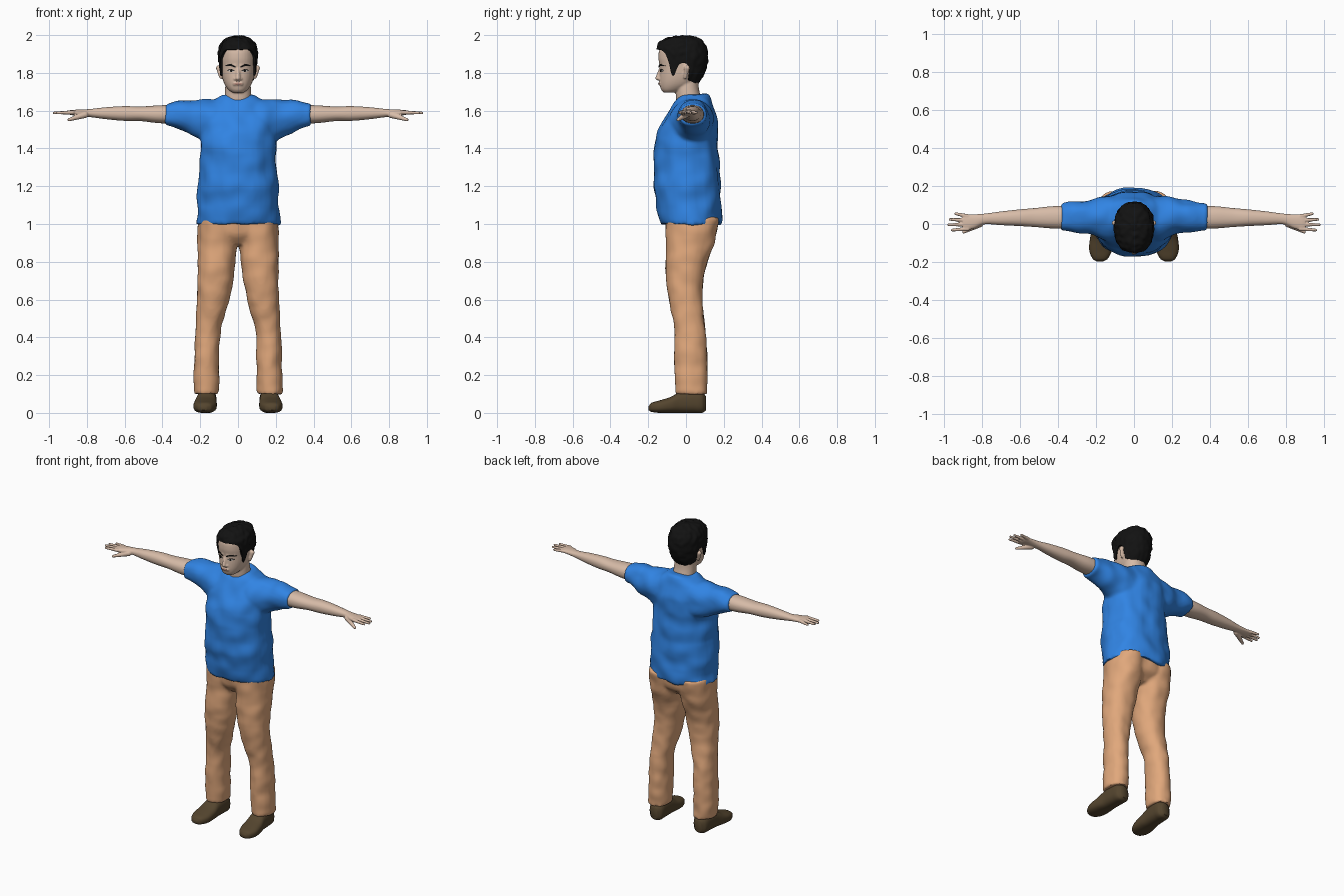
import bpy, bmesh, math
from mathutils import Vector, noise
from mathutils.bvhtree import BVHTree

if "Cube" in bpy.data.objects:
    bpy.data.objects.remove(bpy.data.objects["Cube"])


def material(name, r, g, b):
    m = bpy.data.materials.new(name)
    m.use_nodes = True
    m.diffuse_color = (r, g, b, 1)
    bsdf = m.node_tree.nodes["Principled BSDF"]
    bsdf.inputs["Base Color"].default_value = (r, g, b, 1)
    bsdf.inputs["Roughness"].default_value = 0.8
    return m


BLUE = material("shirt blue", 0.03, 0.23, 0.77)
TAN = material("trouser tan", 0.75, 0.39, 0.2)
SKIN = material("skin", 0.68, 0.5, 0.39)
HAIR = material("hair black", 0.006, 0.006, 0.006)
BROWN = material("shoe brown", 0.09, 0.06, 0.028)
WHITE = material("eye white", 0.6, 0.57, 0.54)
LIPS = material("lip pink", 0.45, 0.25, 0.2)


def blend(rows, p):
    """Smooth interpolation of rows keyed by their first value."""
    def slope(i, k):
        a, b = rows[max(i - 1, 0)], rows[min(i + 1, len(rows) - 1)]
        return (b[k] - a[k]) / (b[0] - a[0])
    i = 0
    while i < len(rows) - 2 and p > rows[i + 1][0]:
        i += 1
    a, b = rows[i], rows[i + 1]
    d = b[0] - a[0]
    t = min(max((p - a[0]) / d, 0), 1)
    s = t * t * (3 - 2 * t)
    return [a[k] + (b[k] - a[k]) * s
            + d * t * (1 - t) * ((1 - t) * slope(i, k) - t * slope(i + 1, k))
            for k in range(1, len(a))]


def outline(row, angle, power):
    """Point on a rounded section given as centre, radius, low, high."""
    uc, ur, lo, hi = row
    c, s = math.sin(angle), -math.cos(angle)
    e = 2 / power
    return (uc + ur * math.copysign(abs(c) ** e, c),
            (lo + hi) / 2 + (hi - lo) / 2 * math.copysign(abs(s) ** e, s))


def bridge(bm, rings, closed=True):
    for a, b in zip(rings, rings[1:]):
        for i in range(len(a) if closed else len(a) - 1):
            j = (i + 1) % len(a)
            bm.faces.new((a[i], a[j], b[j], b[i]))


def loft(bm, axis, rows, side=1, power=2.2, n=36, steps=6):
    """Skin a closed solid over sections along an axis."""
    rings = []
    spots = [a[0] + (b[0] - a[0]) * i / steps for a, b in zip(rows, rows[1:]) for i in range(steps)]
    for p in spots + [rows[-1][0]]:
        ring = []
        for i in range(n):
            u, v = outline(blend(rows, p), math.tau * i / n, power)
            x, y, z = {"x": (p, u, v), "y": (u, p, v), "z": (u, v, p)}[axis]
            ring.append(bm.verts.new((x * side, y, z)))
        rings.append(ring)
    bridge(bm, rings)
    bm.faces.new(rings[0])
    bm.faces.new(rings[-1])


def beads(bm, a, b, r0, r1, side=1, n=9):
    """Tapered round-ended rod made of overlapping balls."""
    for i in range(n):
        t = i / (n - 1)
        p = Vector(a).lerp(Vector(b), t)
        p.x *= side
        made = bmesh.ops.create_icosphere(bm, subdivisions=2, radius=r0 + (r1 - r0) * t)
        bmesh.ops.translate(bm, verts=made["verts"], vec=p)


def make(name, bm, mat, voxel=0, relax=0, ripple=0, scale=1, shell=0):
    bmesh.ops.recalc_face_normals(bm, faces=bm.faces)
    me = bpy.data.meshes.new(name)
    bm.to_mesh(me)
    bm.free()
    ob = bpy.data.objects.new(name, me)
    bpy.context.collection.objects.link(ob)
    bpy.ops.object.select_all(action="DESELECT")
    ob.select_set(True)
    bpy.context.view_layer.objects.active = ob
    if voxel:
        m = ob.modifiers.new("fuse", "REMESH")
        m.mode, m.voxel_size = "VOXEL", voxel
        bpy.ops.object.modifier_apply(modifier=m.name)
    if relax:
        m = ob.modifiers.new("relax", "SMOOTH")
        m.iterations = relax
        bpy.ops.object.modifier_apply(modifier=m.name)
    if ripple:
        moves = [v.normal * ripple * noise.noise(v.co * scale) for v in ob.data.vertices]
        for v, d in zip(ob.data.vertices, moves):
            v.co += d
    if shell:
        m = ob.modifiers.new("shell", "SOLIDIFY")
        m.thickness = shell
        bpy.ops.object.modifier_apply(modifier=m.name)
    ob.data.materials.clear()
    ob.data.materials.append(mat)
    bpy.ops.object.shade_smooth_by_angle(angle=math.radians(50))
    return ob


# Shirt: torso and sleeves fused together
bm = bmesh.new()
loft(bm, "z", [(1, 0, .222, -.137, .187), (1.1, 0, .213, -.155, .187), (1.2, 0, .214, -.17, .182),
               (1.3, 0, .202, -.165, .176), (1.42, 0, .2, -.167, .17), (1.52, 0, .2, -.135, .17),
               (1.6, 0, .18, -.085, .155), (1.65, 0, .14, -.058, .135), (1.685, 0, .088, -.035, .115)])
for side in (1, -1):
    loft(bm, "x", [(.04, .035, .115, 1.4, 1.665), (.14, .033, .117, 1.42, 1.66), (.24, .04, .09, 1.46, 1.655),
                   (.32, .038, .08, 1.5, 1.652), (.385, .035, .072, 1.522, 1.635)], side)
make("shirt", bm, BLUE, .01, 5, .012, 11)

# Trousers: hips and both legs
bm = bmesh.new()
loft(bm, "z", [(.89, 0, .12, -.06, .1), (.95, 0, .2, -.1, .155), (1.06, 0, .205, -.11, .17)])
for side in (1, -1):
    loft(bm, "z", [(.1, .168, .068, -.055, .112), (.3, .165, .067, -.062, .112), (.45, .157, .069, -.062, .101),
                   (.6, .132, .085, -.09, .087), (.75, .117, .097, -.106, .1), (.9, .11, .104, -.105, .15),
                   (1.03, .105, .105, -.11, .175)], side)
make("trousers", bm, TAN, .01, 4, .006, 14)

# Shoes and bare arms with hands
for side, label in ((1, "left"), (-1, "right")):
    bm = bmesh.new()
    loft(bm, "y", [(-.198, .18, .015, .014, .035), (-.185, .178, .038, .006, .052), (-.14, .176, .059, 0, .066),
                   (-.08, .172, .06, 0, .085), (-.03, .168, .054, 0, .112), (.04, .165, .052, 0, .12),
                   (.085, .163, .046, 0, .11), (.105, .163, .025, .012, .09)], side, 2.6)
    make(label + "_shoe", bm, BROWN)

    bm = bmesh.new()
    loft(bm, "x", [(.3, .035, .06, 1.53, 1.632), (.42, .035, .059, 1.534, 1.628), (.52, .034, .05, 1.545, 1.622),
                   (.6, .033, .044, 1.546, 1.624), (.7, .03, .036, 1.555, 1.618), (.79, .026, .028, 1.567, 1.608),
                   (.84, .014, .037, 1.572, 1.606), (.885, .008, .042, 1.577, 1.603), (.9, .008, .036, 1.582, 1.6)],
         side)
    for y, tip_y, reach in ((.041, .054, .945), (.02, .024, .975), (-.003, -.004, .982), (-.026, -.032, .965)):
        beads(bm, (.875, y, 1.591), (reach - .008, tip_y, 1.588), .0115, .008, side, 14)
    beads(bm, (.81, 0, 1.578), (.895, -.042, 1.552), .018, .009, side, 14)
    make(label + "_arm", bm, SKIN, .004, 2)

# Head, neck, nose, brow ridge and ears
bm = bmesh.new()
loft(bm, "z", [(1.6, 0, .078, -.045, .09), (1.66, 0, .071, -.052, .08), (1.72, 0, .068, -.055, .068),
               (1.78, 0, .065, -.05, .065)])
loft(bm, "z", [(1.695, 0, .03, -.118, -.05), (1.71, 0, .05, -.131, -.01), (1.74, 0, .071, -.139, .05),
               (1.78, 0, .085, -.14, .085), (1.83, 0, .092, -.139, .1), (1.88, 0, .094, -.146, .105),
               (1.93, 0, .087, -.138, .095), (1.97, 0, .06, -.1, .07), (1.988, 0, .025, -.05, .02)])
beads(bm, (0, -.135, 1.82), (0, -.15, 1.772), .009, .013)
beads(bm, (-.018, -.137, 1.742), (.018, -.137, 1.742), .009, .009)
for side in (1, -1):
    beads(bm, (.012, -.139, 1.768), (.015, -.139, 1.768), .009, .009, side, 2)
    beads(bm, (.015, -.134, 1.838), (.055, -.114, 1.842), .01, .008, side)
    beads(bm, (.091, -.004, 1.776), (.102, .006, 1.826), .009, .015, side)
head = make("head", bm, SKIN, .005, 3)

# Short hair: a shell whose lower edge follows the hairline
HAIRLINE = [(0, 1.925), (40, 1.918), (56, 1.88), (66, 1.8), (74, 1.785), (82, 1.84),
            (100, 1.845), (112, 1.765), (180, 1.745)]
CAP = [(1.74, 0, .08, -.14, .064), (1.79, 0, .094, -.146, .096), (1.84, 0, .101, -.15, .112),
       (1.89, 0, .105, -.154, .117), (1.94, 0, .097, -.151, .108), (1.98, 0, .066, -.115, .08),
       (1.997, 0, .018, -.035, .02)]
bm = bmesh.new()
rings = []
for k in range(25):
    ring = []
    for i in range(96):
        a = math.tau * i / 96
        low = blend(HAIRLINE, math.degrees(min(a, math.tau - a)))[0]
        z = low + (CAP[-1][0] - low) * math.sin(math.pi / 2 * k / 24)
        x, y = outline(blend(CAP, z), a, 2.2)
        ring.append(bm.verts.new((x, y, z)))
    rings.append(ring)
bridge(bm, rings)
bm.faces.new(rings[-1])
make("hair", bm, HAIR, ripple=.008, scale=38, shell=.012)

# Facial details: thin plates draped on the face
bm = bmesh.new()
bm.from_mesh(head.data)
face = BVHTree.FromBMesh(bm)
bm.free()


def plate(name, mat, rows, lift, side=1):
    """Rows are x, z and half height."""
    bm = bmesh.new()
    strips = []
    for i in range(17):
        x = rows[0][0] + (rows[-1][0] - rows[0][0]) * i / 16
        z, h = blend(rows, x)
        strip = []
        for j in range(-3, 4):
            q = Vector((x * side, -1, z + max(h, .0003) * j / 3))
            hit = face.ray_cast(q, Vector((0, 1, 0)))[0]
            strip.append(bm.verts.new((q.x, hit.y - lift, q.z)))
        strips.append(strip)
    bridge(bm, strips, closed=False)
    make(name, bm, mat, shell=.002)


for side, label in ((1, "left"), (-1, "right")):
    plate(label + "_eye", WHITE, [(.02, 1.808, 0), (.037, 1.811, .007), (.056, 1.811, 0)], .002, side)
    plate(label + "_iris", HAIR, [(.031, 1.811, 0), (.033, 1.811, .005), (.037, 1.811, .007),
                                  (.041, 1.811, .005), (.043, 1.811, 0)], .004, side)
    plate(label + "_lash", HAIR, [(.018, 1.81, .001), (.037, 1.819, .002), (.059, 1.813, .001)], .003, side)
    plate(label + "_brow", HAIR, [(.013, 1.832, .003), (.04, 1.842, .005), (.068, 1.838, .001)], .003, side)
plate("lips", LIPS, [(-.027, 1.742, 0), (0, 1.742, .008), (.027, 1.742, 0)], .002)
